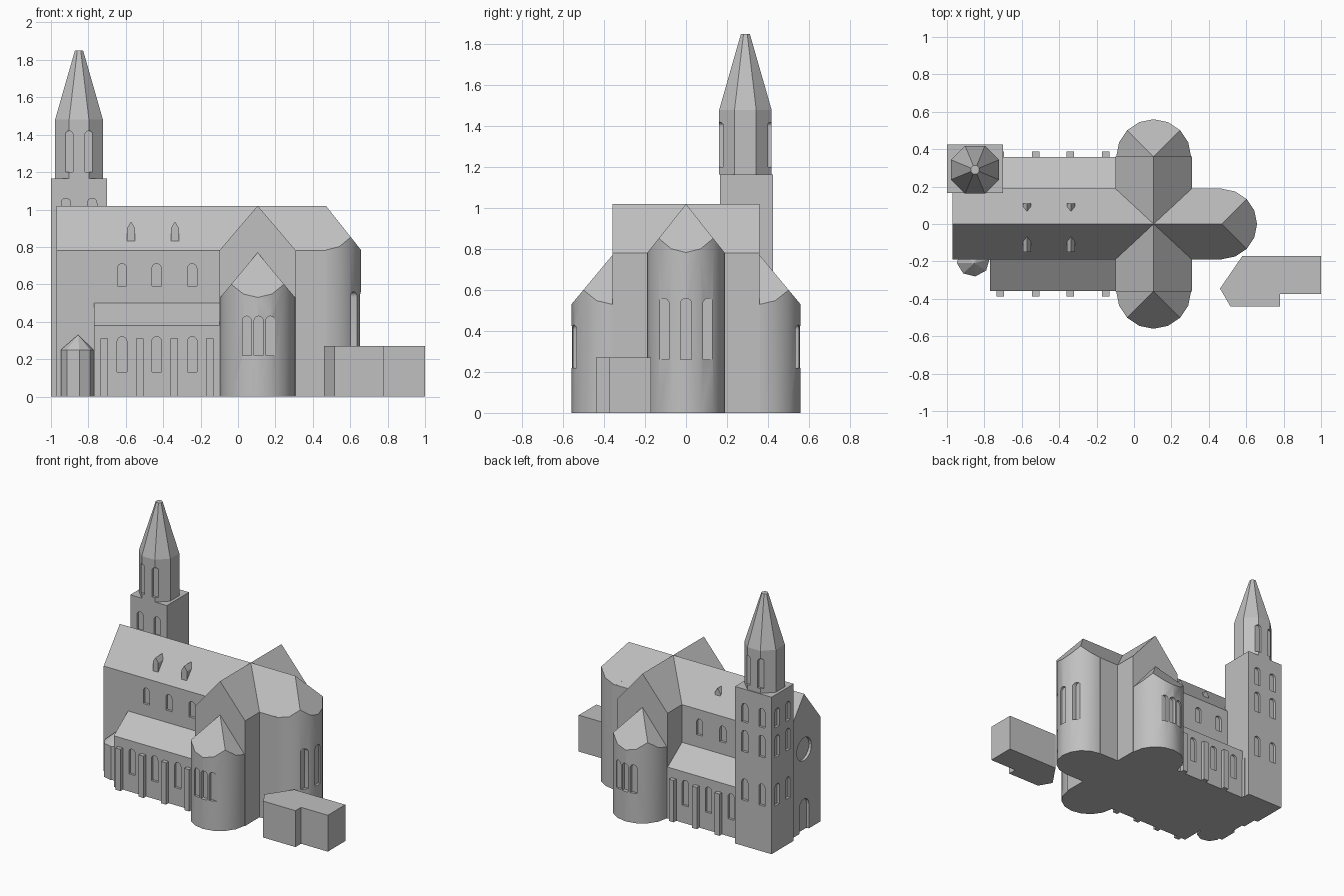
import bpy, bmesh, math
from mathutils import Vector

if "Cube" in bpy.data.objects:
    bpy.data.objects.remove(bpy.data.objects["Cube"])

stone = bpy.data.materials.new("pale_stone")
stone.diffuse_color = (0.53, 0.53, 0.53, 1)
stone.use_nodes = True
stone.node_tree.nodes["Principled BSDF"].inputs["Base Color"].default_value = stone.diffuse_color


def finish(name, bm, smooth=False):
    bmesh.ops.recalc_face_normals(bm, faces=bm.faces)
    me = bpy.data.meshes.new(name)
    bm.to_mesh(me)
    bm.free()
    me.materials.append(stone)
    ob = bpy.data.objects.new(name, me)
    bpy.context.collection.objects.link(ob)
    if smooth:
        shade(ob)
    return ob


def shade(ob):
    bpy.ops.object.select_all(action='DESELECT')
    ob.select_set(True)
    bpy.context.view_layer.objects.active = ob
    bpy.ops.object.shade_smooth_by_angle(angle=math.radians(30))


def extrude(bm, profile, axis, a, b):
    """Prism: profile is (u, z) for axis x or y, (x, y) for axis z."""
    def at(p, t):
        return {'x': (t, p[0], p[1]), 'y': (p[0], t, p[1]), 'z': (p[0], p[1], t)}[axis]
    lo = [bm.verts.new(at(p, a)) for p in profile]
    hi = [bm.verts.new(at(p, b)) for p in profile]
    n = len(profile)
    bm.faces.new(lo)
    bm.faces.new(hi)
    for i in range(n):
        bm.faces.new((lo[i], lo[(i + 1) % n], hi[(i + 1) % n], hi[i]))


def prism(name, profile, axis, a, b):
    bm = bmesh.new()
    extrude(bm, profile, axis, a, b)
    return finish(name, bm)


def gable(c, w, z0, z1, z2):
    return [(c - w, z0), (c + w, z0), (c + w, z1), (c, z2), (c - w, z1)]


def arch(c, w, z0, z1, n=8):
    r = w / 2
    top = [(c + r * math.cos(math.pi * i / n), z1 - r + r * math.sin(math.pi * i / n))
           for i in range(n + 1)]
    return [(c - r, z0), (c + r, z0)] + top


def cut(ob, recesses, smooth=False):
    """Sink a list of (profile, axis, a, b) recesses into a part."""
    bm = bmesh.new()
    for r in recesses:
        extrude(bm, *r)
    cutter = finish("cutter", bm)
    cutter.hide_render = True
    mod = ob.modifiers.new("recesses", 'BOOLEAN')
    mod.operation = 'DIFFERENCE'
    mod.solver = 'EXACT'
    mod.object = cutter
    bpy.ops.object.select_all(action='DESELECT')
    ob.select_set(True)
    bpy.context.view_layer.objects.active = ob
    bpy.ops.object.modifier_apply(modifier=mod.name)
    bpy.data.objects.remove(cutter)
    if smooth:
        shade(ob)


def apse(name, origin, out, r, peak, slope, back):
    """Half-round wall whose top follows a hipped roof, straight part running inward."""
    out = Vector(out)
    side = Vector((-out.y, out.x))
    plan = [(-back, -r)]
    n = 8
    for i in range(n + 1):
        t = -math.pi / 2 + math.pi * i / n
        plan.append((r * math.cos(t), r * math.sin(t)))
    plan.append((-back, r))

    def at(d, s, z):
        p = Vector(origin) + out * d + side * s
        return (p.x, p.y, z)
    bm = bmesh.new()
    lo = [bm.verts.new(at(d, s, 0)) for d, s in plan]
    hi = [bm.verts.new(at(d, s, peak - slope * max(abs(s), d))) for d, s in plan]
    tip = bm.verts.new(at(0, 0, peak))
    end = bm.verts.new(at(-back, 0, peak))
    m = len(plan)
    for i in range(m - 1):
        bm.faces.new((lo[i], lo[i + 1], hi[i + 1], hi[i]))
    for i in range(1, m - 2):
        bm.faces.new((hi[i], hi[i + 1], tip))
    bm.faces.new((hi[0], hi[1], tip, end))
    bm.faces.new((hi[-2], hi[-1], end, tip))
    bm.faces.new((lo[0], hi[0], end, hi[-1], lo[-1]))
    bm.faces.new(lo)
    return finish(name, bm)


BAYS = (-0.62, -0.435, -0.245)
EAVE, RIDGE = 0.78, 1.02

# Nave with clerestory windows, rose window and west door
nave = prism("nave", gable(0, 0.19, 0, EAVE, RIDGE), 'x', -0.97, 0.47)
rose = [(0.085 * math.cos(math.tau * i / 20), 0.61 + 0.085 * math.sin(math.tau * i / 20))
        for i in range(20)]
holes = [(rose, 'x', -1.05, -0.95), (arch(0, 0.11, -0.05, 0.24), 'x', -1.05, -0.95)]
for s in (-1, 1):
    holes += [(arch(x, 0.05, 0.59, 0.71), 'y', s * 0.172, s * 0.25) for x in BAYS]
cut(nave, holes)

# Transept
prism("transept", gable(0.105, 0.205, 0, EAVE, RIDGE), 'y', -0.36, 0.36)

# Choir apse
choir = apse("choir_apse", (0.47, 0), (1, 0), 0.188, RIDGE, 1.26, 0.06)
cut(choir, [(arch(y, 0.055, 0.26, 0.56), 'x', 0.64 if y == 0 else 0.605, 0.75)
            for y in (-0.11, 0, 0.11)], True)

for s, tag in ((-1, "front"), (1, "back")):
    # Transept apses
    a = apse(tag + "_apse", (0.105, s * 0.36), (0, s), 0.2, 0.77, 1.2, 0.04)
    cut(a, [(arch(0.11 + d, 0.048, 0.22, 0.43), 'y', s * 0.53, s * 0.65)
            for d in (-0.063, 0, 0.063)], True)

    # Side aisles with lean-to roofs
    aisle = prism(tag + "_aisle", [(s * 0.15, 0), (s * 0.357, 0), (s * 0.357, 0.38),
                                   (s * 0.19, 0.50), (s * 0.15, 0.50)],
                  'x', -0.77, -0.09)
    cut(aisle, [(arch(x, 0.052, 0.13, 0.32), 'y', s * 0.34, s * 0.45) for x in BAYS])

    # Buttresses
    bm = bmesh.new()
    for x in (-0.715, -0.525, -0.34, -0.15):
        extrude(bm, [(x - 0.02, 0), (x + 0.02, 0), (x + 0.02, 0.31), (x - 0.02, 0.31)],
                'y', s * 0.34, s * 0.387)
    finish(tag + "_buttresses", bm)

    # Dormers
    bm = bmesh.new()
    face = -0.15 if s < 0 else 0.11
    for x in (-0.572, -0.337):
        extrude(bm, gable(x, 0.022, 0.83, 0.90, 0.935), 'y', face, s * 0.06)
    finish(tag + "_dormers", bm)

# Tower base with paired windows on its three exposed sides
TX, TY = -0.85, 0.295
tower = prism("tower", [(-1, 0.165), (-0.7, 0.165), (-0.7, 0.425), (-1, 0.425)], 'z', 0, 1.165)
holes = []
for z0, z1 in ((0.34, 0.50), (0.70, 0.86), (0.92, 1.06)):
    for d in (-0.07, 0.07):
        holes.append((arch(TX + d, 0.05, z0, z1), 'y', 0.407, 0.5))
        holes.append((arch(TY + d * 0.9, 0.05, z0, z1), 'x', -1.1, -0.982))
        if z0 > 0.9:
            holes.append((arch(TX + d, 0.05, z0, z1), 'y', 0.1, 0.183))
cut(tower, holes)

# Eight-sided belfry and spire
bm = bmesh.new()
rings = []
for z, r in ((1.165, 0.128), (1.48, 0.128), (1.85, 0.022)):
    k = r / math.cos(math.pi / 8)
    rings.append([bm.verts.new((TX + k * math.cos(math.pi / 8 + i * math.pi / 4),
                                TY - 0.005 + k * math.sin(math.pi / 8 + i * math.pi / 4), z))
                  for i in range(8)])
for lo, hi in zip(rings, rings[1:]):
    for i in range(8):
        bm.faces.new((lo[i], lo[(i + 1) % 8], hi[(i + 1) % 8], hi[i]))
bm.faces.new(rings[0])
bm.faces.new(rings[-1])
spire = finish("belfry_spire", bm)
cut(spire, [(arch(TX + d, 0.044, 1.20, 1.42), 'y', a, b)
            for d in (-0.053, 0.053) for a, b in ((0.1, 0.18), (0.4, 0.5))])

# Stair turret
bm = bmesh.new()
plan = [(-0.86 + 0.088 * math.cos(i * math.pi / 4 + 0.13), -0.198 + 0.083 * math.sin(i * math.pi / 4 + 0.13))
        for i in range(8)]
lo = [bm.verts.new((x, y, 0)) for x, y in plan]
hi = [bm.verts.new((x, y, 0.25)) for x, y in plan]
tip = bm.verts.new((-0.855, -0.21, 0.33))
bm.faces.new(lo)
for i in range(8):
    j = (i + 1) % 8
    bm.faces.new((lo[i], lo[j], hi[j], hi[i]))
    bm.faces.new((hi[i], hi[j], tip))
finish("stair_turret", bm)

# Low vestry at the east end
prism("vestry", [(0.46, -0.345), (0.58, -0.17), (1.0, -0.17), (1.0, -0.375),
                 (0.78, -0.375), (0.78, -0.44), (0.515, -0.44)], 'z', 0, 0.27)
